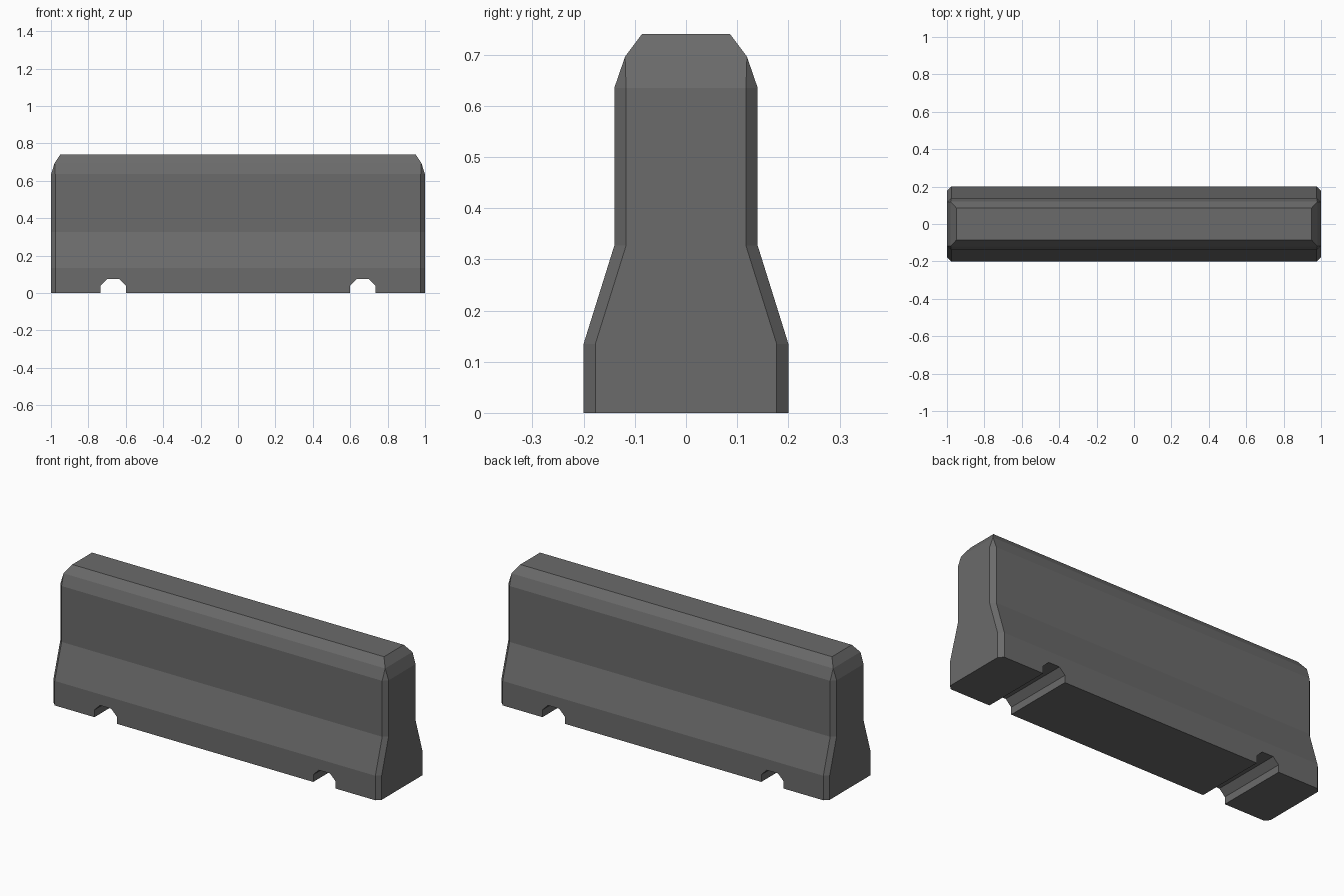
import bpy, bmesh

if "Cube" in bpy.data.objects:
    bpy.data.objects.remove(bpy.data.objects["Cube"])

concrete = bpy.data.materials.new("dark grey concrete")
concrete.diffuse_color = (0.147, 0.147, 0.147, 1)
concrete.use_nodes = True
concrete.node_tree.nodes["Principled BSDF"].inputs["Base Color"].default_value = concrete.diffuse_color


def finish(bm, name):
    bmesh.ops.remove_doubles(bm, verts=bm.verts, dist=0.0005)
    bmesh.ops.recalc_face_normals(bm, faces=bm.faces)
    mesh = bpy.data.meshes.new(name)
    bm.to_mesh(mesh)
    bm.free()
    mesh.materials.append(concrete)
    obj = bpy.data.objects.new(name, mesh)
    bpy.context.collection.objects.link(obj)
    return obj


def loft(rings, name):
    bm = bmesh.new()
    loops = [[bm.verts.new(p) for p in ring] for ring in rings]
    n = len(loops[0])
    for a, b in zip(loops, loops[1:]):
        for i in range(n):
            j = (i + 1) % n
            bm.faces.new((a[i], a[j], b[j], b[i]))
    bm.faces.new(loops[0][::-1])
    bm.faces.new(loops[-1])
    return finish(bm, name)


def plan(z, x, y, c):
    # rectangle in plan with chamfered corners
    return [(x, -y + c, z), (x, y - c, z), (x - c, y, z), (-x + c, y, z),
            (-x, y - c, z), (-x, -y + c, z), (-x + c, -y, z), (x - c, -y, z)]


# Barrier body: height, half length, half width, corner chamfer
levels = [(0, 1, .2, .023), (.135, 1, .2, .023), (.327, 1, .14, .023),
          (.635, 1, .14, .023), (.696, .98, .119, 0), (.74, .95, .086, 0)]
body = loft([plan(*lv) for lv in levels], "barrier_body")

# Lifting slots through the base
slot = [(-.068, -.1), (.068, -.1), (.068, .04), (.034, .074), (-.034, .074), (-.068, .04)]
for side in (-1, 1):
    cutter = loft([[(side * .667 + x, y, z) for x, z in slot] for y in (-.4, .4)], "slot_cutter")
    cutter.hide_render = True
    mod = body.modifiers.new("slot", 'BOOLEAN')
    mod.operation = 'DIFFERENCE'
    mod.solver = 'EXACT'
    mod.object = cutter
    bpy.context.view_layer.objects.active = body
    bpy.ops.object.modifier_apply(modifier=mod.name)
    bpy.data.objects.remove(cutter)
